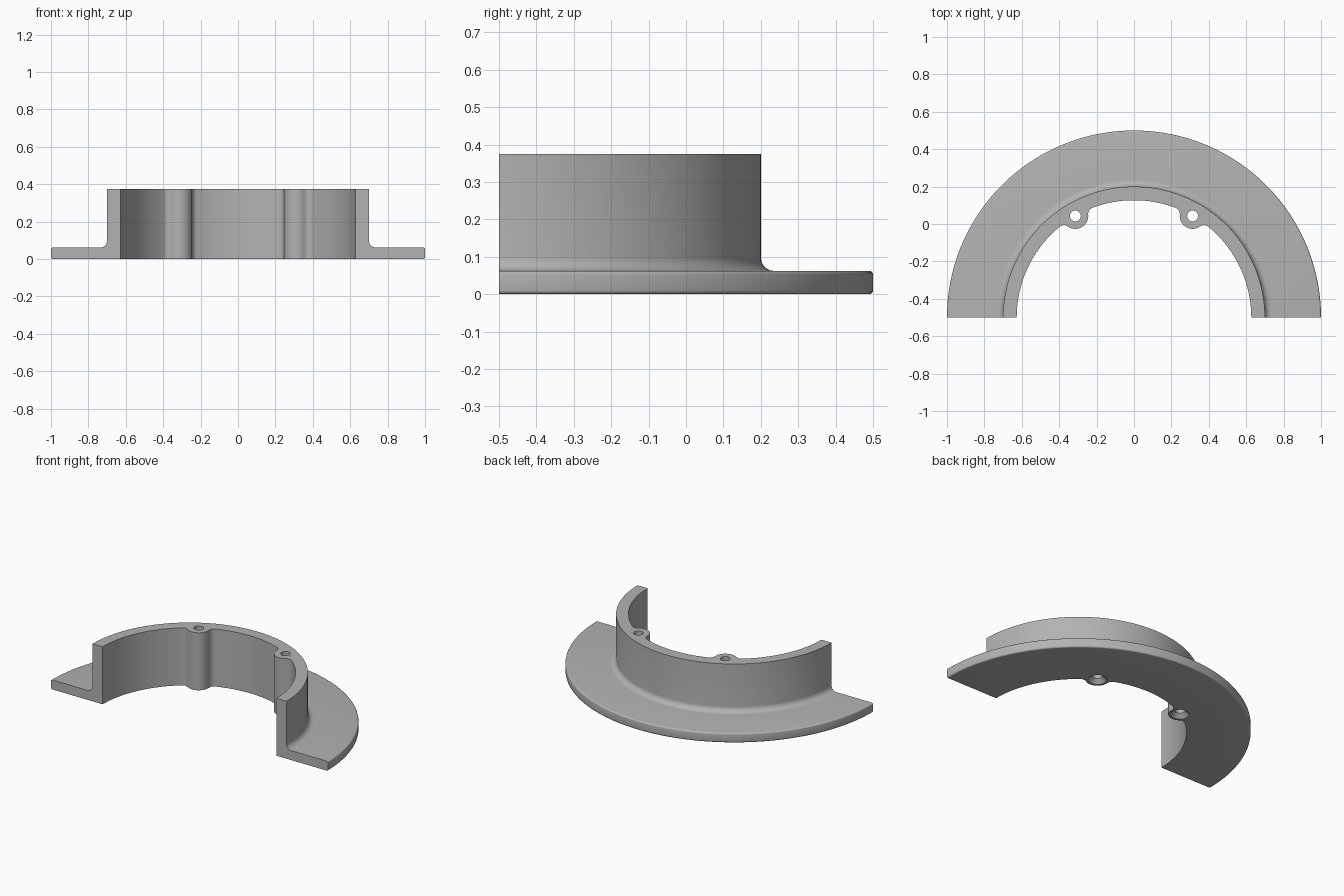
import bpy, bmesh, math

if "Cube" in bpy.data.objects:
    bpy.data.objects.remove(bpy.data.objects["Cube"])

R_IN, R_WALL, R_OUT = 0.627, 0.70, 1.0
H, T = 0.375, 0.062            # wall height, flange thickness
FIL, EDGE = 0.036, 0.01        # wall fillet, rim rounding
BOSS, BLEND = 0.069, 0.035     # screw boss radius, its blend into the wall
HOLE, SINK = 0.029, 0.055
CY = -0.5                      # centre of the half ring
BOSS_ANGLES = [math.radians(60), math.radians(120)]

metal = bpy.data.materials.new("grey")
metal.diffuse_color = (0.45, 0.45, 0.45, 1)
metal.use_nodes = True
metal.node_tree.nodes["Principled BSDF"].inputs["Base Color"].default_value = metal.diffuse_color


def arc(cx, cy, r, a0, a1, n):
    return [(cx + r * math.cos(math.radians(a0 + (a1 - a0) * i / n)),
             cy + r * math.sin(math.radians(a0 + (a1 - a0) * i / n))) for i in range(n + 1)]


def boss_outline():
    """Half outline of a boss as (angle offset, radius), from its tip to the wall."""
    rc = R_IN - BLEND
    d = math.acos((R_IN**2 + rc**2 - (BOSS + BLEND)**2) / (2 * R_IN * rc))
    fx, fy = rc * math.cos(d), rc * math.sin(d)
    touch = math.atan2(fy, fx - R_IN)
    pts = [(R_IN + BOSS * math.cos(math.pi + (touch - math.pi) * i / 10),
            BOSS * math.sin(math.pi + (touch - math.pi) * i / 10)) for i in range(11)]
    start = touch - math.pi
    for i in range(1, 9):
        a = start + (d - start) * i / 8
        pts.append((fx + BLEND * math.cos(a), fy + BLEND * math.sin(a)))
    return [(math.atan2(y, x), math.hypot(x, y)) for x, y in pts]


# Angular stations with the inner radius at each one
half = boss_outline()
reach = half[-1][0]
stations = []
for b in BOSS_ANGLES:
    stations += [(b + o, r) for o, r in half] + [(b - o, r) for o, r in half[1:]]
for i in range(97):
    a = math.pi * i / 96
    if all(abs(a - b) > reach + 0.005 for b in BOSS_ANGLES):
        stations.append((a, R_IN))
stations.sort()

# Cross-section: flange with rounded rim, fillet, upright wall
outer = [(R_OUT - EDGE, 0)]
outer += arc(R_OUT - EDGE, EDGE, EDGE, -90, 0, 4)[1:]
outer += arc(R_OUT - EDGE, T - EDGE, EDGE, 0, 90, 4)
outer += arc(R_WALL + FIL, T + FIL, FIL, 270, 180, 8)
outer += [(R_WALL, H)]

bm = bmesh.new()
rings = []
for a, r in stations:
    section = [(r, H), (r, 0)] + outer
    rings.append([bm.verts.new((q * math.cos(a), CY + q * math.sin(a), z)) for q, z in section])
n = len(rings[0])
for p, q in zip(rings, rings[1:]):
    for i in range(n):
        j = (i + 1) % n
        bm.faces.new((p[i], p[j], q[j], q[i]))
bm.faces.new(rings[0])
bm.faces.new(rings[-1])
bmesh.ops.recalc_face_normals(bm, faces=bm.faces)
mesh = bpy.data.meshes.new("flanged_half_ring")
bm.to_mesh(mesh)
bm.free()
body = bpy.data.objects.new("flanged_half_ring", mesh)
bpy.context.collection.objects.link(body)
mesh.materials.append(metal)

# Screw holes, countersunk from below
for k, b in enumerate(BOSS_ANGLES):
    bm = bmesh.new()
    prof = [(SINK + 0.01, -0.01), (HOLE, SINK - HOLE), (HOLE, H + 0.05)]
    loops = [[bm.verts.new((r * math.cos(math.tau * i / 32), r * math.sin(math.tau * i / 32), z))
              for i in range(32)] for r, z in prof]
    for p, q in zip(loops, loops[1:]):
        for i in range(32):
            bm.faces.new((p[i], p[(i + 1) % 32], q[(i + 1) % 32], q[i]))
    bm.faces.new(loops[0])
    bm.faces.new(loops[-1])
    bmesh.ops.recalc_face_normals(bm, faces=bm.faces)
    cm = bpy.data.meshes.new("hole_cutter")
    bm.to_mesh(cm)
    bm.free()
    cm.materials.append(metal)
    cutter = bpy.data.objects.new("hole_cutter", cm)
    cutter.location = (R_IN * math.cos(b), CY + R_IN * math.sin(b), 0)
    bpy.context.collection.objects.link(cutter)
    mod = body.modifiers.new("hole", 'BOOLEAN')
    mod.operation, mod.solver, mod.object = 'DIFFERENCE', 'EXACT', cutter
    bpy.context.view_layer.objects.active = body
    bpy.ops.object.modifier_apply(modifier=mod.name)
    bpy.data.objects.remove(cutter)

bpy.ops.object.select_all(action='DESELECT')
body.select_set(True)
bpy.context.view_layer.objects.active = body
bpy.ops.object.shade_smooth_by_angle(angle=math.radians(30))
